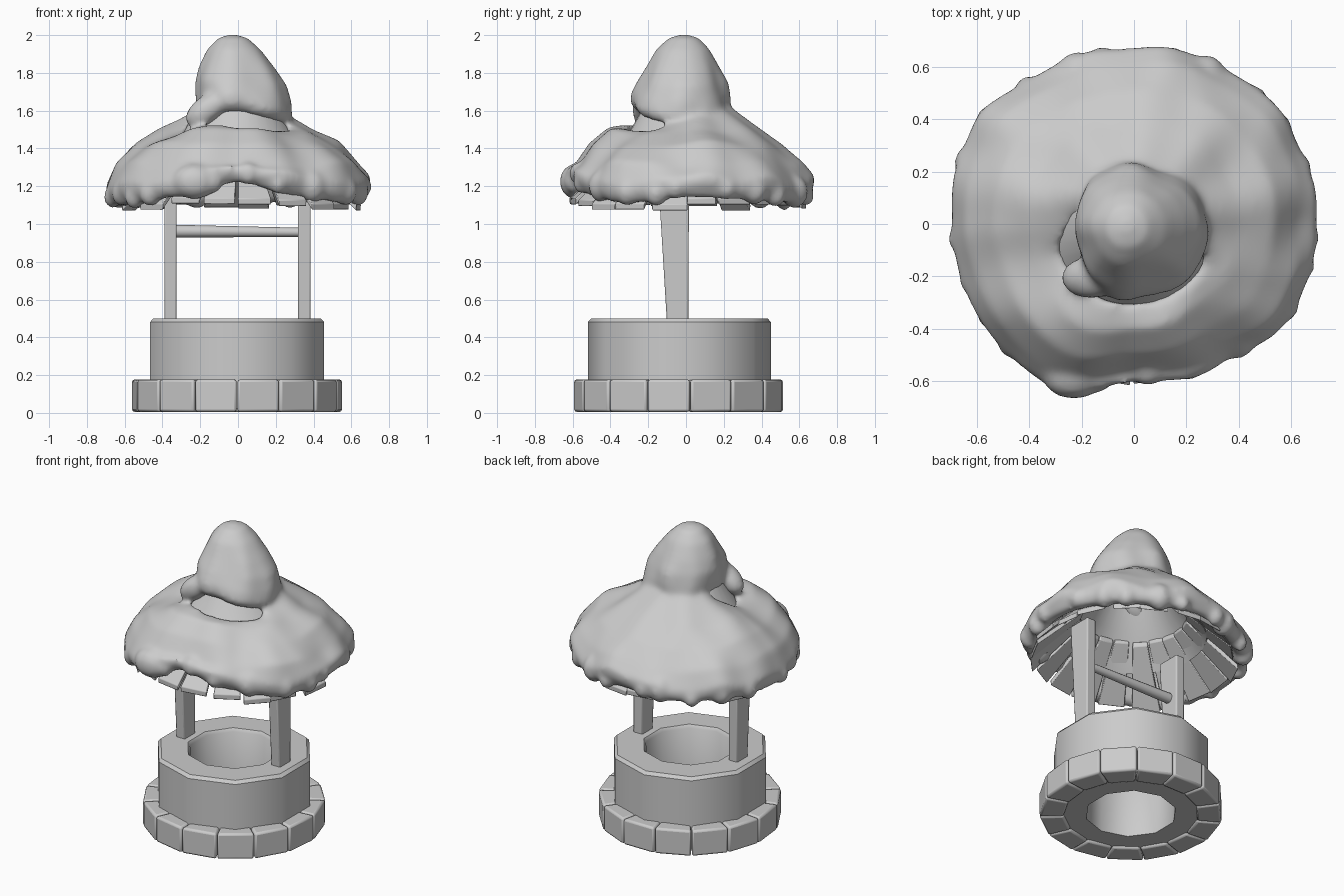
import bpy, bmesh, random
from math import sin, cos, pi, radians, tau
from mathutils import Vector, Matrix, noise

if "Cube" in bpy.data.objects:
    bpy.data.objects.remove(bpy.data.objects["Cube"])

random.seed(4)
CY = -0.035  # well centre is slightly forward of the roof


def finish(name, bm, bevel=0, angle=35):
    bmesh.ops.recalc_face_normals(bm, faces=bm.faces)
    me = bpy.data.meshes.new(name)
    bm.to_mesh(me)
    bm.free()
    ob = bpy.data.objects.new(name, me)
    bpy.context.collection.objects.link(ob)
    if bevel:
        m = ob.modifiers.new("bevel", 'BEVEL')
        m.width, m.segments, m.limit_method = bevel, 2, 'ANGLE'
    bpy.ops.object.select_all(action='DESELECT')
    ob.select_set(True)
    bpy.context.view_layer.objects.active = ob
    bpy.ops.object.shade_smooth_by_angle(angle=radians(angle))
    return ob


def loft(bm, rings, loop=False, caps=False):
    """Skin equal-length closed rings of points."""
    vs = [[bm.verts.new(p) for p in r] for r in rings]
    n = len(vs[0])
    for i in range(len(vs) if loop else len(vs) - 1):
        a, b = vs[i], vs[(i + 1) % len(vs)]
        for j in range(n):
            k = (j + 1) % n
            bm.faces.new((a[j], a[k], b[k], b[j]))
    if caps:
        bm.faces.new(vs[0])
        bm.faces.new(vs[-1])


def ring(r, z, n, start=0.0, cx=0.0, cy=0.0):
    return [(cx + r * cos(start + tau * i / n), cy + r * sin(start + tau * i / n), z)
            for i in range(n)]


def block(bm, quad_a, quad_b):
    loft(bm, [quad_a, quad_b], caps=True)


def table(vals, a):
    """Smooth periodic lookup over a full turn."""
    t = (a % tau) / tau * len(vals)
    i, f = int(t) % len(vals), t % 1
    f = f * f * (3 - 2 * f)
    return vals[i] * (1 - f) + vals[(i + 1) % len(vals)] * f


# well wall: ten-sided tube
bm = bmesh.new()
loft(bm, [ring(r, z, 10, pi / 2, -0.005, CY) for r, z in
          ((0.485, 0.02), (0.485, 0.48), (0.467, 0.5), (0.295, 0.5), (0.28, 0.48),
           (0.28, 0.02))], loop=True)
finish("well_wall", bm, angle=40)

# ring of foundation stones
bm = bmesh.new()
for i in range(15):
    a = radians(-90 + 24 * i)
    b = a + radians(24)
    g = 0.004
    quads = []
    for z in (0.005, 0.177):
        quads.append([(-0.005 + r * cos(t), CY + r * sin(t), z) for r, t in
                      ((0.41, a + g), (0.56, a + g), (0.56, b - g), (0.41, b - g))])
    block(bm, *quads)
finish("foundation_stones", bm, 0.014)

# posts, widening upward
for name, x0, x1 in (("left_post", -0.39, -0.325), ("right_post", 0.317, 0.385)):
    bm = bmesh.new()
    quads = [[(x0, ya, z), (x1, ya, z), (x1, yb, z), (x0, yb, z)]
             for ya, yb, z in ((-0.10, 0.012, 0.46), (-0.147, 0.016, 1.24))]
    block(bm, *quads)
    finish(name, bm, 0.008)

# crossbar, tapering to the right
bm = bmesh.new()
loft(bm, [[(x, -0.06 + r * cos(tau * i / 12), z + r * sin(tau * i / 12)) for i in range(12)]
          for x, z, r in ((-0.34, 0.962, 0.034), (0.34, 0.956, 0.024))], caps=True)
finish("crossbar", bm)

# hollow roof cone
bm = bmesh.new()
loft(bm, [ring(r, z, 32, cy=-0.01) for r, z in
          ((0.47, 1.29), (0.30, 1.47), (0.18, 1.68), (0.03, 1.9),
           (0.02, 1.87), (0.16, 1.66), (0.28, 1.45), (0.45, 1.25))], loop=True)
finish("roof_cone", bm, angle=60)

# snow rim radius and underside height every 30 degrees, starting at +x
RIM = [.70, .705, .70, .675, .69, .725, .705, .69, .705, .61, .63, .70]
LOW = [1.14, 1.13, 1.11, 1.13, 1.10, 1.11, 1.10, 1.10, 1.14, 1.22, 1.15, 1.11]

# roof planks, fanned and a little uneven
bm = bmesh.new()
N = 20
for i in range(N):
    a = tau * (i + 0.5) / N + random.uniform(-0.04, 0.04)
    end = min(random.uniform(0.595, 0.645), table(RIM, a) - 0.015)
    drop = random.uniform(-0.012, 0.015)
    u, v = Vector((cos(a), sin(a), 0)), Vector((-sin(a), cos(a), 0))
    up = (u * 0.69 + Vector((0, 0, 0.72))) * 0.045
    quads = []
    for r, w in ((0.32, 0.045), (end, random.uniform(0.08, 0.096))):
        c = u * r + Vector((0, -0.005, 1.085 + drop + (0.62 - r) * 0.95))
        quads.append([c - v * w, c + v * w, c + v * w + up - u * 0.03, c - v * w + up - u * 0.03])
    block(bm, *quads)
finish("roof_planks", bm, 0.004)


# snow: skirt, cap and drips fused into one smooth mass
def under(r):
    return 1.135 + (0.64 - r) * 0.95


bm = bmesh.new()
rings = []
M = 144
for i in range(M):
    a = tau * i / M
    R, zb = table(RIM, a), table(LOW, a)
    w = min(1, max(0, 0.5 + 1.2 * cos(a - radians(85))))  # merges with cap at the back
    f = max(0, -sin(a)) ** 4 * 0.04                       # plumper at the front
    ri, zi = 0.30 - 0.14 * w, 1.50 + 0.18 * w
    prof = [(ri, zi), (R * .58 + f, 1.495), (R * .76 + f, 1.415 + f / 2), (R * .91 + f / 2, 1.31),
            (R, zb + .10), (R - .005, zb + .05), (R - .04, zb), (R - .09, zb + .005),
            (R - .16, under(R - .16)), (0.36, under(0.36)), (ri + .01, zi - .08)]
    sec = []
    for k, (r, z) in enumerate(prof):
        d = noise.noise(Vector((cos(a) * r * 4.5, sin(a) * r * 4.5, z * 4))) * 0.045 if k < 6 else 0
        sec.append((cos(a) * (r + d * .4), sin(a) * (r + d * .4), z + d))
    rings.append(sec)
loft(bm, rings, loop=True)

# cap: bulging dome with a lower hem on the right
CAP = [(0.02, 2.003), (0.08, 1.985), (0.14, 1.925), (0.195, 1.83), (0.232, 1.75),
       (0.248, 1.67), (0.252, 1.61), (0.225, 1.565), (0.17, 1.57), (0.05, 1.60)]
rings = []
for r, z in CAP:
    sec = []
    low = min(1, (2.01 - z) / 0.4)
    for j in range(64):
        a = tau * j / 64
        d = noise.noise(Vector((cos(a) * 1.7, sin(a) * 1.7, z * 5))) * 0.05 * low
        hem = low * low * (0.03 * max(0, -sin(a + 0.3)) - 0.04 * max(0, cos(a)))
        flare = 0.03 * low ** 3 * max(0, cos(a))
        sec.append((-0.03 + 0.045 * low + (r + d + flare) * cos(a),
                    -0.01 - 0.02 * low + (r + d) * sin(a), z + hem))
    rings.append(sec)
loft(bm, rings, caps=True)


def blob(p, r, s=(1, 1, 1), rot=None):
    m = Matrix.Translation(p) @ (rot or Matrix()) @ Matrix.Diagonal((*s, 1))
    bmesh.ops.create_icosphere(bm, subdivisions=3, radius=r, matrix=m)


# slumping lobe on the cap, big lump on the front rim
blob((-0.165, -0.205, 1.605), 0.082, (1.6, 1, 0.9), Matrix.Rotation(radians(-35), 4, 'Y'))
blob((-0.23, -0.585, 1.225), 0.095, (1.25, 0.9, 1))
# drips along the rim, unevenly sized
for i in range(22):
    a = tau * (i + random.uniform(-0.3, 0.3)) / 22
    R, zb = table(RIM, a), table(LOW, a)
    r = random.uniform(0.045, 0.075)
    blob((cos(a) * (R + .012 - r), sin(a) * (R + .012 - r), zb + r + random.uniform(-.025, 0.005)),
         r, (1, 1, 1.2))

snow = finish("roof_snow", bm, angle=180)
m = snow.modifiers.new("fuse", 'REMESH')
m.mode, m.voxel_size, m.use_smooth_shade = 'VOXEL', 0.016, True
m = snow.modifiers.new("soften", 'SMOOTH')
m.factor, m.iterations = 0.5, 14
